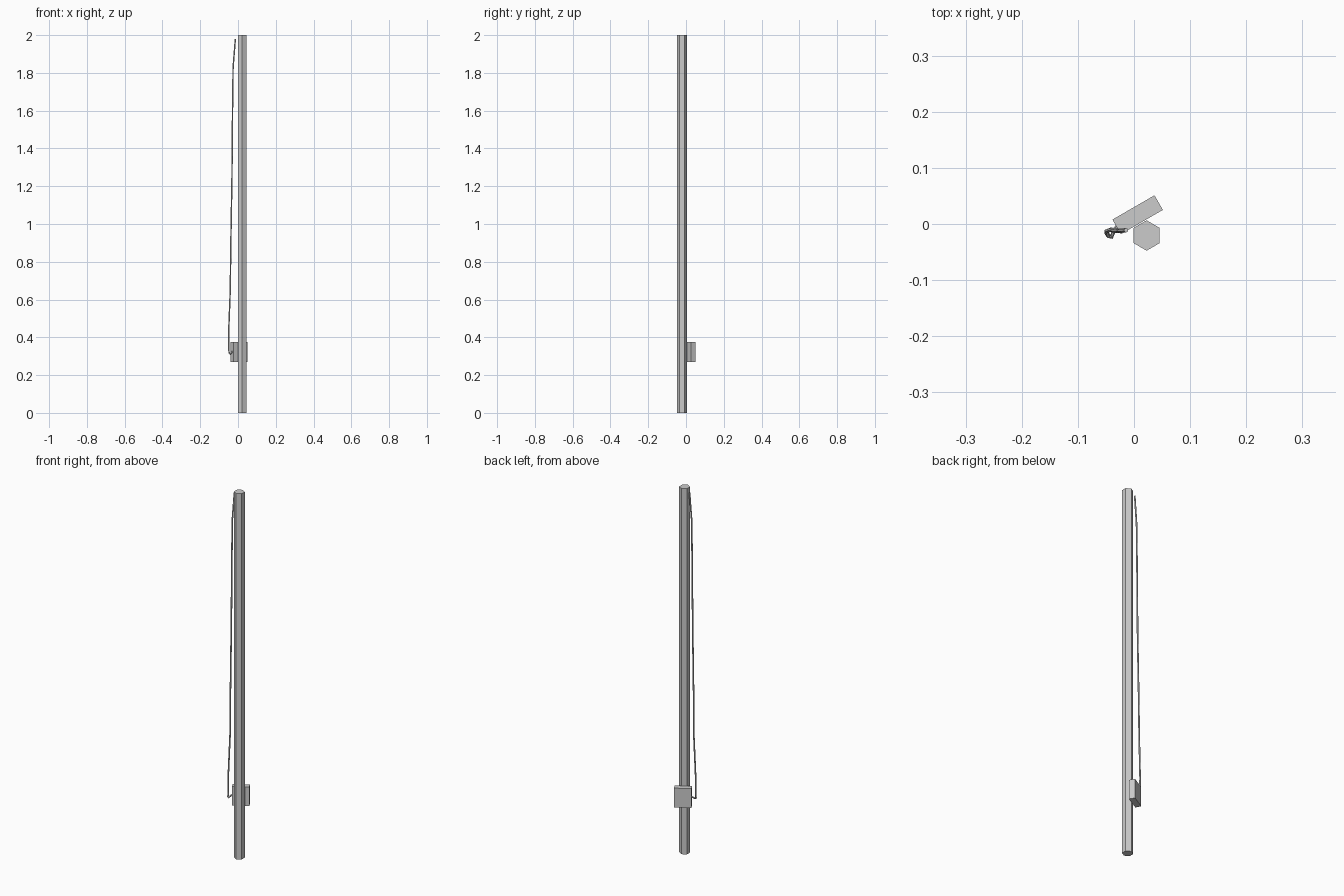
import bpy, math

if "Cube" in bpy.data.objects:
    bpy.data.objects.remove(bpy.data.objects["Cube"])

# hexagonal pole, points facing front and back
bpy.ops.mesh.primitive_cylinder_add(vertices=6, radius=0.027, depth=2.0,
                                    location=(0.0225, -0.0205, 1.0))
bpy.context.object.name = "pole"

# control box mounted flat on the back-left face of the pole
bpy.ops.mesh.primitive_cube_add(size=1, location=(0.0065, 0.0165, 0.3225),
                                rotation=(0, 0, math.radians(30)))
box = bpy.context.object
box.name = "control_box"
box.scale = (0.0866, 0.03, 0.105)

# slack cable from the box end up to the top of the pole
path = [(-0.029, -0.004, 0.325), (-0.036, -0.012, 0.318), (-0.040, -0.023, 0.311),
        (-0.046, -0.021, 0.315), (-0.049, -0.015, 0.335), (-0.049, -0.013, 0.44),
        (-0.041, -0.010, 0.65), (-0.038, -0.011, 0.90), (-0.032, -0.012, 1.25),
        (-0.029, -0.012, 1.60), (-0.026, -0.012, 1.83), (-0.014, -0.011, 1.98)]
curve = bpy.data.curves.new("cable", 'CURVE')
curve.dimensions = '3D'
curve.bevel_depth = 0.004
curve.bevel_resolution = 1
curve.use_fill_caps = True
spline = curve.splines.new('POLY')
spline.points.add(len(path) - 1)
for point, co in zip(spline.points, path):
    point.co = (*co, 1)
spline.use_smooth = False
cable = bpy.data.objects.new("cable", curve)
bpy.context.collection.objects.link(cable)
